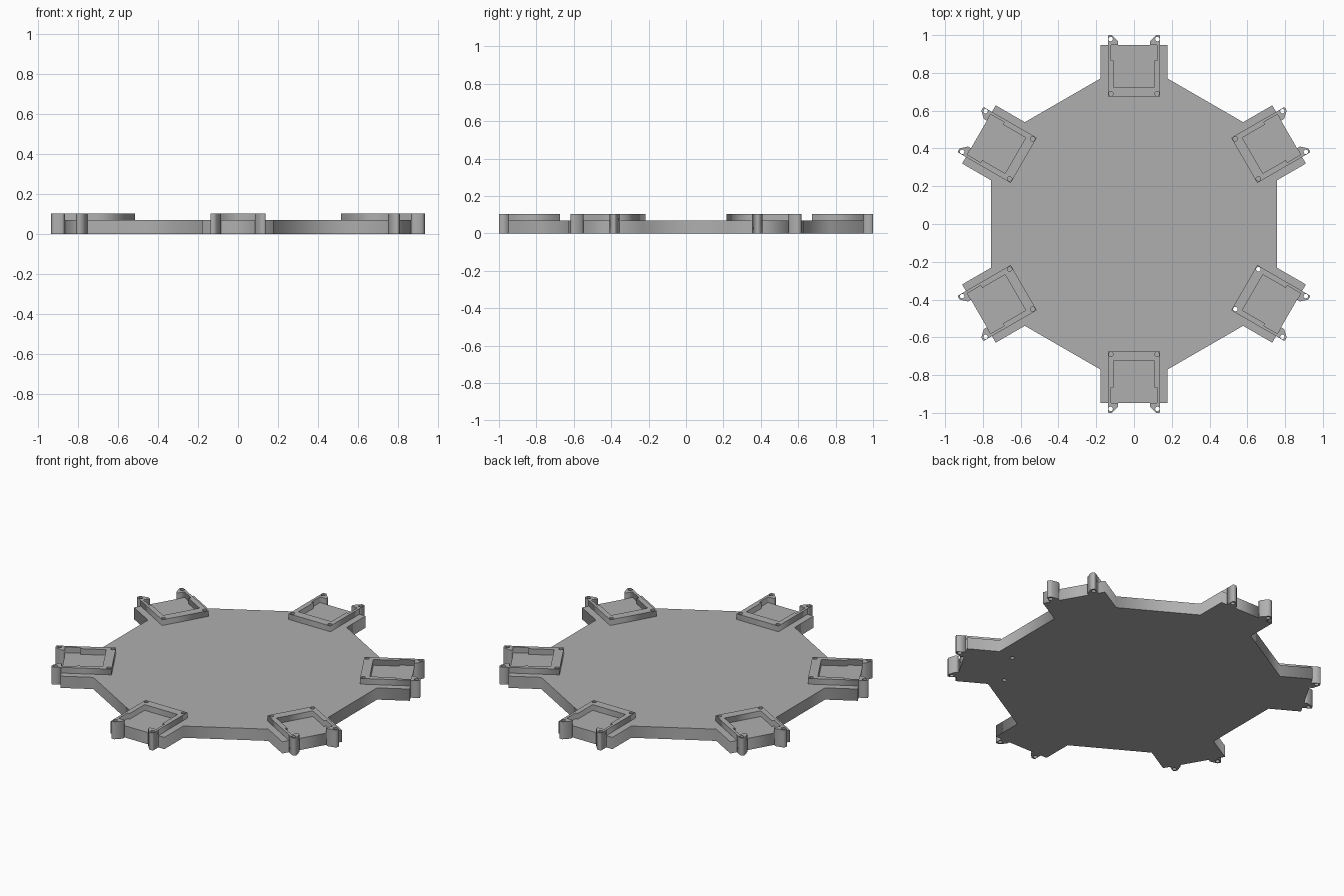
import bpy
from math import cos, sin, radians, tau

if "Cube" in bpy.data.objects:
    bpy.data.objects.remove(bpy.data.objects["Cube"], do_unlink=True)

grey = bpy.data.materials.new("plain grey")
grey.use_nodes = True
COLOUR = (0.43, 0.43, 0.43, 1)
grey.diffuse_color = COLOUR
grey.node_tree.nodes["Principled BSDF"].inputs["Base Color"].default_value = COLOUR

APOTHEM_CORNER = 0.77   # radius where the hexagon meets a pad
PAD_END = 0.948
PAD_HALF = 0.178
DECK, TOP = 0.07, 0.104


def place(points, angle):
    """Turn (radius, sideways) pairs into x, y at an arm angle."""
    c, s = cos(radians(angle)), sin(radians(angle))
    return [(r * c - u * s, r * s + u * c) for r, u in points]


def circle(r, u, radius=0.012, sides=16):
    return [(r + radius * cos(tau * i / sides), u + radius * sin(tau * i / sides))
            for i in range(sides)]


def slab(name, outlines, z0, z1):
    """Extrude a flat outline; further outlines inside it become holes."""
    curve = bpy.data.curves.new(name, "CURVE")
    curve.dimensions = "2D"
    curve.fill_mode = "BOTH"
    curve.extrude = (z1 - z0) / 2
    for outline in outlines:
        spline = curve.splines.new("POLY")
        spline.points.add(len(outline) - 1)
        for point, (x, y) in zip(spline.points, outline):
            point.co = (x, y, 0, 1)
        spline.use_cyclic_u = True
    curve.materials.append(grey)
    obj = bpy.data.objects.new(name, curve)
    obj.location.z = (z0 + z1) / 2
    bpy.context.collection.objects.link(obj)
    bpy.ops.object.select_all(action="DESELECT")
    obj.select_set(True)
    bpy.context.view_layer.objects.active = obj
    bpy.ops.object.convert(target="MESH")
    return obj


angles = range(30, 390, 60)
screw_holes = [circle(0.69, u) for u in (-0.122, 0.122)]

# Hexagonal deck with a square pad at each corner
outline = []
for angle in angles:
    outline += place([(APOTHEM_CORNER, -PAD_HALF), (PAD_END, -PAD_HALF),
                      (PAD_END, PAD_HALF), (APOTHEM_CORNER, PAD_HALF)], angle)
drilled = [place(hole, 330) for hole in screw_holes]
slab("deck", [outline] + drilled, 0, DECK)

# Open motor frames, stepped thinner towards the outer end
half_frame = [(0.674, 0.138), (PAD_END, 0.138), (PAD_END, 0.123),
              (0.865, 0.123), (0.865, 0.109), (0.725, 0.109)]
frame = half_frame + [(r, -u) for r, u in reversed(half_frame)]

# Mounting lugs beyond the pads
lug = [(PAD_END, 0.138), (0.995, 0.138), (1.0, 0.133), (1.0, 0.116),
       (0.993, 0.109), (0.966, 0.084), (PAD_END, 0.084)]

for number, angle in enumerate(angles, 1):
    slab(f"frame_{number}", [place(o, angle) for o in [frame] + screw_holes], DECK, TOP)
    for side, name in ((1, "left"), (-1, "right")):
        parts = [lug, circle(0.979, 0.124)]
        slab(f"lug_{name}_{number}",
             [place([(r, u * side) for r, u in o], angle) for o in parts], 0, TOP)
